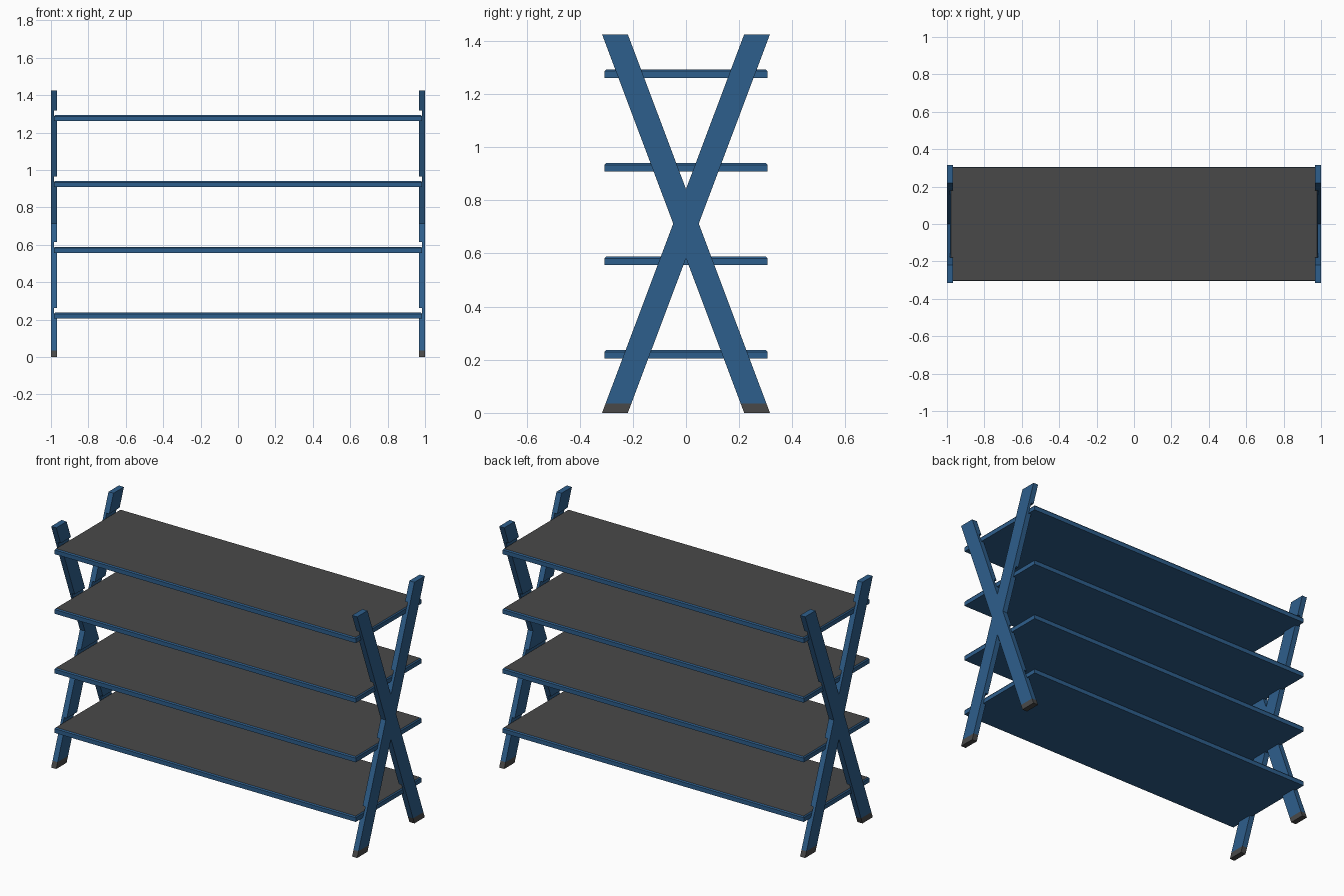
import bpy, bmesh
from mathutils import Vector

if "Cube" in bpy.data.objects:
    bpy.data.objects.remove(bpy.data.objects["Cube"])


def material(name, rgb):
    m = bpy.data.materials.new(name)
    m.diffuse_color = (*rgb, 1.0)
    m.use_nodes = True
    m.node_tree.nodes["Principled BSDF"].inputs["Base Color"].default_value = m.diffuse_color
    return m


BLUE = material("blue paint", (0.027, 0.113, 0.262))
GREY = material("dark grey", (0.066, 0.066, 0.066))

H = 1.425                                   # frame height
SHELF_Z = [0.205 + 0.352 * i for i in range(4)]
X_IN, X_NOTCH, X_OUT = 0.967, 0.984, 1.0    # frame inner face, notch depth, outer face


def add_object(name, bm, mats):
    bmesh.ops.recalc_face_normals(bm, faces=bm.faces[:])
    me = bpy.data.meshes.new(name)
    bm.to_mesh(me)
    bm.free()
    for m in mats:
        me.materials.append(m)
    ob = bpy.data.objects.new(name, me)
    bpy.context.collection.objects.link(ob)
    return ob


def box(bm, lo, hi):
    vs = bmesh.ops.create_cube(bm, size=1)["verts"]
    for v in vs:
        v.co = Vector([lo[i] if v.co[i] < 0 else hi[i] for i in range(3)])
    return vs


# Notch cutters: slots in the inner half of the frames, above each shelf
bm = bmesh.new()
for z in SHELF_Z:
    box(bm, (0.9, -0.5, z), (X_NOTCH, 0.5, z + 0.057))
cutter = add_object("notch_cutter", bm, [BLUE])
cutter.hide_render = True
cutter.hide_viewport = True
cutter.display_type = 'WIRE'

# Crossed side frames with grey feet
outer, inner, slope = 0.316, 0.219, 0.376
waist = outer - slope * H / 2
crotch = inner / slope
profile = [(-outer, 0), (-inner, 0), (0, crotch), (inner, 0), (outer, 0), (waist, H / 2),
           (outer, H), (inner, H), (0, H - crotch), (-inner, H), (-outer, H), (-waist, H / 2)]
bm = bmesh.new()
face = bm.faces.new([bm.verts.new((X_IN, y, z)) for y, z in profile])
ext = bmesh.ops.extrude_face_region(bm, geom=[face])["geom"]
for g in ext:
    if isinstance(g, bmesh.types.BMVert):
        g.co.x = X_OUT
bmesh.ops.bisect_plane(bm, geom=bm.verts[:] + bm.edges[:] + bm.faces[:],
                       plane_co=(0, 0, 0.035), plane_no=(0, 0, 1))
for f in bm.faces:
    f.material_index = 1 if max(v.co.z for v in f.verts) < 0.036 else 0
frame = add_object("cross_frames", bm, [BLUE, GREY])
cut = frame.modifiers.new("notches", 'BOOLEAN')
cut.operation = 'DIFFERENCE'
cut.solver = 'EXACT'
cut.object = cutter
mirror = frame.modifiers.new("mirror", 'MIRROR')
mirror.use_axis = (True, False, False)

# Shelves: blue tray with chamfered rim and grey top
for i, z in enumerate(SHELF_Z):
    bm = bmesh.new()
    box(bm, (-X_NOTCH, -0.306, z), (X_NOTCH, 0.306, z + 0.025))
    bm.normal_update()
    top = next(f for f in bm.faces if f.normal.z > 0.9)
    bmesh.ops.inset_region(bm, faces=[top], thickness=0.007, depth=0)
    for v in top.verts:
        v.co.z = z + 0.032
    top.material_index = 1
    add_object(f"shelf_{i + 1}", bm, [BLUE, GREY])
